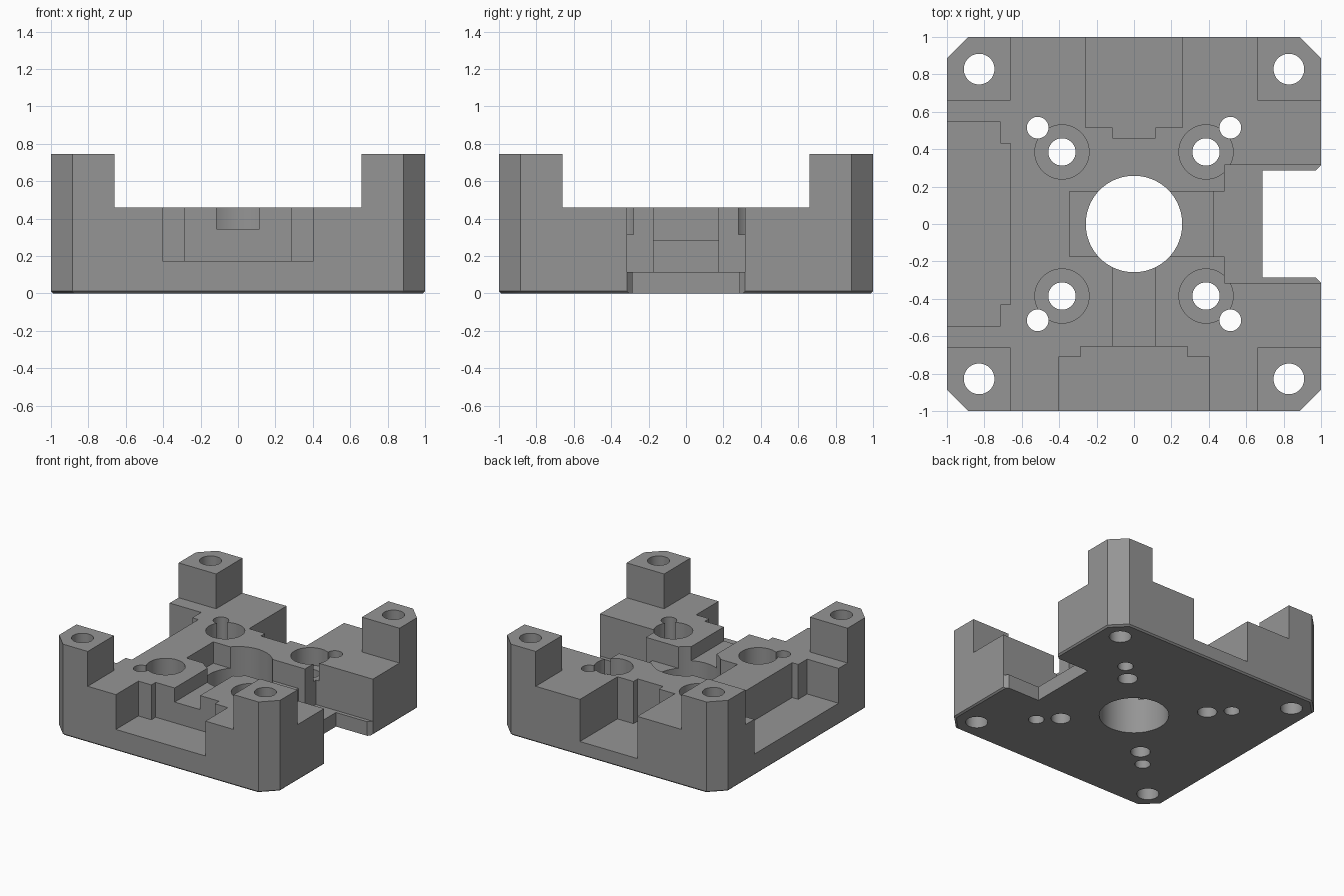
import bpy, bmesh, math

if "Cube" in bpy.data.objects:
    bpy.data.objects.remove(bpy.data.objects["Cube"])


def loft(name, rings):
    """Closed solid through matching rings of (x, y, z) points, listed counter-clockwise from the bottom."""
    bm = bmesh.new()
    loops = [[bm.verts.new(p) for p in ring] for ring in rings]
    for low, high in zip(loops, loops[1:]):
        n = len(low)
        for i in range(n):
            j = (i + 1) % n
            bm.faces.new((low[i], low[j], high[j], high[i]))
    bm.faces.new(loops[0][::-1])
    bm.faces.new(loops[-1])
    bmesh.ops.recalc_face_normals(bm, faces=bm.faces)
    mesh = bpy.data.meshes.new(name)
    bm.to_mesh(mesh)
    bm.free()
    obj = bpy.data.objects.new(name, mesh)
    bpy.context.collection.objects.link(obj)
    return obj


def prism(name, points, z0, z1):
    return loft(name, [[(x, y, z) for x, y in points] for z in (z0, z1)])


def octagon(r, c, z):
    k = r - c
    return [(x, y, z) for x, y in ((-k, -r), (k, -r), (r, -k), (r, k),
                                   (k, r), (-k, r), (-r, k), (-r, -k))]


# Body block with chamfered corners and a fine bottom bevel
body = loft("mount_block", [octagon(0.988, 0.115, 0),
                            octagon(1.0, 0.115, 0.012),
                            octagon(1.0, 0.115, 0.745)])
bpy.context.view_layer.objects.active = body
body.select_set(True)


def cut(cutter):
    cutter.hide_render = True
    mod = body.modifiers.new("cut", 'BOOLEAN')
    mod.operation = 'DIFFERENCE'
    mod.solver = 'EXACT'
    mod.object = cutter
    bpy.ops.object.modifier_apply(modifier=mod.name)
    bpy.data.objects.remove(cutter, do_unlink=True)


def cut_profile(points, floor):
    cut(prism("pocket_cutter", points, floor, 1.5))


def cut_box(x0, x1, y0, y1, floor):
    cut_profile([(x0, y0), (x1, y0), (x1, y1), (x0, y1)], floor)


def cut_hole(x, y, r, floor=-0.5, sides=48):
    cut_profile([(x + r * math.cos(2 * math.pi * i / sides),
                  y + r * math.sin(2 * math.pi * i / sides)) for i in range(sides)], floor)


# Lower the deck in a cross shape, leaving four corner posts
P = 0.66
cut_profile([(-P, -1.5), (P, -1.5), (P, -P), (1.5, -P), (1.5, P), (P, P),
             (P, 1.5), (-P, 1.5), (-P, P), (-1.5, P), (-1.5, -P), (-P, -P)], 0.46)

# Stepped front pocket
cut_profile([(-0.405, -1.2), (0.405, -1.2), (0.405, -0.71), (0.287, -0.71),
             (0.287, -0.655), (-0.287, -0.655), (-0.287, -0.71), (-0.405, -0.71)], 0.175)
# Shallow channel from the front pocket to the centre
cut_box(-0.115, 0.115, -0.70, -0.05, 0.345)
# Stepped left pocket
cut_profile([(-1.2, -0.545), (-0.715, -0.545), (-0.715, -0.43), (-0.66, -0.43),
             (-0.66, 0.43), (-0.715, 0.43), (-0.715, 0.545), (-1.2, 0.545)], 0.175)
# Stepped back pocket
cut_profile([(-0.26, 1.2), (-0.26, 0.515), (-0.115, 0.515), (-0.115, 0.46),
             (0.115, 0.46), (0.115, 0.515), (0.26, 0.515), (0.26, 1.2)], 0.115)
# Centre recess
cut_box(-0.345, 0.45, -0.173, 0.173, 0.285)
# Right pocket with its neck into the centre recess
cut_profile([(0.425, -0.173), (0.485, -0.173), (0.485, -0.315), (1.2, -0.315),
             (1.2, 0.315), (0.485, 0.315), (0.485, 0.173), (0.425, 0.173)], 0.115)
# Through slot in the right edge with a flared mouth
cut_profile([(0.687, -0.285), (0.97, -0.285), (1.1, -0.415),
             (1.1, 0.415), (0.97, 0.285), (0.687, 0.285)], -0.5)

# Centre bore
cut_hole(0, 0, 0.258, sides=72)
# Counterbored screw holes, pin holes and corner post holes
for sx in (-1, 1):
    for sy in (-1, 1):
        cut_hole(sx * 0.385, sy * 0.385, 0.145, 0.315)
        cut_hole(sx * 0.385, sy * 0.385, 0.073)
        cut_hole(sx * 0.515, sy * 0.515, 0.058)
        cut_hole(sx * 0.828, sy * 0.828, 0.082)

# Plain grey finish
grey = bpy.data.materials.new("machined_grey")
grey.diffuse_color = (0.3, 0.3, 0.3, 1)
grey.use_nodes = True
grey.node_tree.nodes["Principled BSDF"].inputs["Base Color"].default_value = grey.diffuse_color
body.data.materials.clear()
body.data.materials.append(grey)
for face in body.data.polygons:
    face.material_index = 0
bpy.ops.object.shade_smooth_by_angle(angle=math.radians(30))
